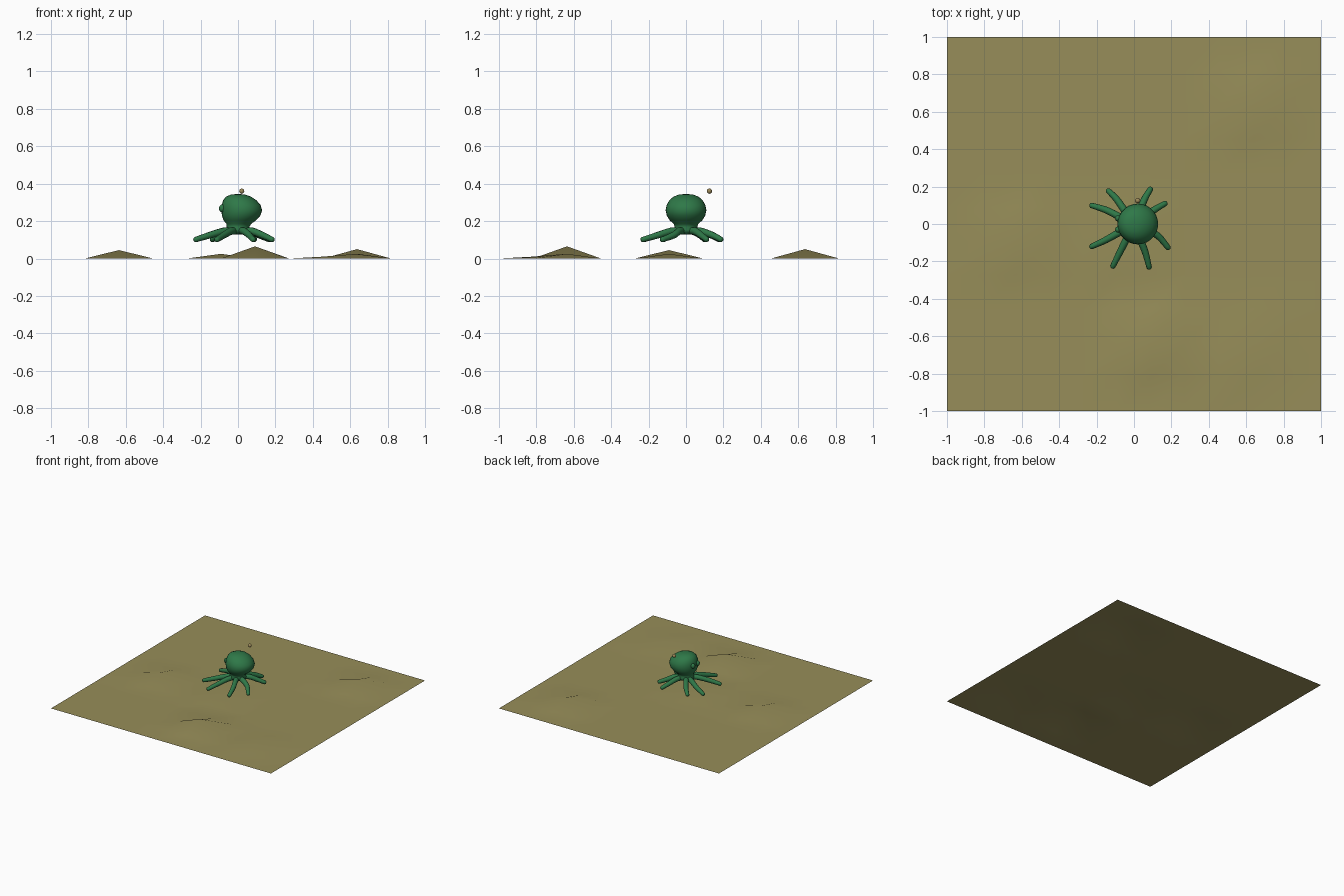
import bpy, bmesh, math
from mathutils import Vector

if "Cube" in bpy.data.objects:
    bpy.data.objects.remove(bpy.data.objects["Cube"])


def material(name, rgb):
    m = bpy.data.materials.new(name)
    m.diffuse_color = (*rgb, 1)
    m.use_nodes = True
    m.node_tree.nodes["Principled BSDF"].inputs["Base Color"].default_value = m.diffuse_color
    return m


SAND = material("olive sand", (0.31, 0.27, 0.10))
GREEN = material("sea green", (0.028, 0.19, 0.065))
TAN = material("tan", (0.33, 0.25, 0.10))


def finish(bm, name, *mats, angle=60):
    bmesh.ops.recalc_face_normals(bm, faces=bm.faces)
    me = bpy.data.meshes.new(name)
    bm.to_mesh(me)
    bm.free()
    ob = bpy.data.objects.new(name, me)
    bpy.context.collection.objects.link(ob)
    for m in mats:
        me.materials.append(m)
    bpy.ops.object.select_all(action='DESELECT')
    ob.select_set(True)
    bpy.context.view_layer.objects.active = ob
    bpy.ops.object.shade_smooth_by_angle(angle=math.radians(angle))
    return ob


# Sea bed: coarse grid with a few raised vertices
N = 11
step = 2 / N
bumps = {(2, 5): 0.045, (6, 2): 0.065, (9, 9): 0.05, (9, 2): 0.025,
         (8, 1): 0.01, (5, 5): 0.025}
bm = bmesh.new()
grid = [[bm.verts.new((-1 + i * step, -1 + j * step, bumps.get((i, j), 0)))
         for j in range(N + 1)] for i in range(N + 1)]
for i in range(N):
    for j in range(N):
        bm.faces.new((grid[i][j], grid[i + 1][j], grid[i + 1][j + 1], grid[i][j + 1]))
bed = finish(bm, "sea_bed", SAND)
if bed.data.polygons[0].normal.z < 0:
    bed.data.flip_normals()

# Octopus head: stacked rings (z, centre x, radius) with a backward bulge
rings = [(0.128, 0, 0.035), (0.14, 0, 0.06), (0.155, 0, 0.066), (0.168, 0, 0.06),
         (0.185, 0.004, 0.066), (0.205, 0.01, 0.088), (0.23, 0.017, 0.103),
         (0.258, 0.02, 0.109), (0.285, 0.017, 0.104), (0.31, 0.01, 0.09),
         (0.33, 0.003, 0.068), (0.341, 0.0, 0.04), (0.344, 0, 0.015)]
SEG = 28
bm = bmesh.new()
loops = [[bm.verts.new((cx + r * math.cos(2 * math.pi * k / SEG),
                        r * math.sin(2 * math.pi * k / SEG), z)) for k in range(SEG)]
         for z, cx, r in rings]
for a, b in zip(loops, loops[1:]):
    for k in range(SEG):
        n = (k + 1) % SEG
        bm.faces.new((a[k], a[n], b[n], b[k]))
bm.faces.new(loops[0])
bm.faces.new(loops[-1])
finish(bm, "octopus_head", GREEN)

# Eight tapered arms, each bending from the neck down to its tip
arms = [((-0.15, 0.075), (-0.23, 0.10)), ((-0.095, 0.135), (-0.14, 0.18)),
        ((0.06, 0.14), (0.09, 0.19)), ((0.115, 0.08), (0.17, 0.112)),
        ((0.13, -0.065), (0.185, -0.13)), ((0.06, -0.15), (0.082, -0.235)),
        ((-0.075, -0.15), (-0.115, -0.23)), ((-0.15, -0.085), (-0.23, -0.122))]


def arm(name, mid, tip):
    m, t = Vector(mid), Vector(tip)
    root = m.normalized() * 0.03
    near = m.normalized() * 0.085
    pts = [(*root, 0.148), (*near, 0.146), (*m, 0.125), (*t, 0.1)]
    radii = [1.1, 1.1, 1.0, 0.78]
    # resample with a rounded tip
    centres = []
    for i in range(3):
        p = [Vector(pts[max(0, min(3, i + d))]) for d in (-1, 0, 1, 2)]
        for s in range(4):
            u = s / 4
            c = 0.5 * (2 * p[1] + (p[2] - p[0]) * u
                       + (2 * p[0] - 5 * p[1] + 4 * p[2] - p[3]) * u * u
                       + (3 * p[1] - p[0] - 3 * p[2] + p[3]) * u ** 3)
            centres.append((c, 0.018 * (radii[i] * (1 - u) + radii[i + 1] * u)))
    end = Vector(pts[3])
    out = (end - centres[-1][0]).normalized()
    centres += [(end, 0.014), (end + out * 0.006, 0.009)]
    bm = bmesh.new()
    rows = []
    for i, (c, r) in enumerate(centres):
        d = centres[min(i + 1, len(centres) - 1)][0] - centres[max(i - 1, 0)][0]
        side = d.cross(Vector((0, 0, 1))).normalized()
        up = side.cross(d).normalized()
        rows.append([bm.verts.new(c + r * (side * math.cos(math.pi * k / 5)
                                           + up * math.sin(math.pi * k / 5)))
                     for k in range(10)])
    for a, b in zip(rows, rows[1:]):
        for k in range(10):
            n = (k + 1) % 10
            bm.faces.new((a[k], a[n], b[n], b[k]))
    bm.faces.new(rows[0])
    bm.faces.new(rows[-1])
    finish(bm, name, GREEN)


for i, (mid, tip) in enumerate(arms):
    arm(f"octopus_arm_{i + 1}", mid, tip)


def ball(name, pos, size, *mats):
    bm = bmesh.new()
    bmesh.ops.create_uvsphere(bm, u_segments=14, v_segments=8, radius=1)
    for v in bm.verts:
        v.co = Vector(pos) + Vector([a * b for a, b in zip(v.co, size)])
    return finish(bm, name, *mats)


# Bulging eyes on the -x side, with a small tan pupil cap
for label, y in (("left", 0.03), ("right", -0.03)):
    eye = ball(f"{label}_eye", (-0.084, y, 0.268), (0.018, 0.017, 0.021), GREEN, TAN)
    for p in eye.data.polygons:
        p.material_index = int(p.normal.x < -0.93)

# Small floating bubble
ball("bubble", (0.02, 0.125, 0.36), (0.014, 0.014, 0.014), TAN)
